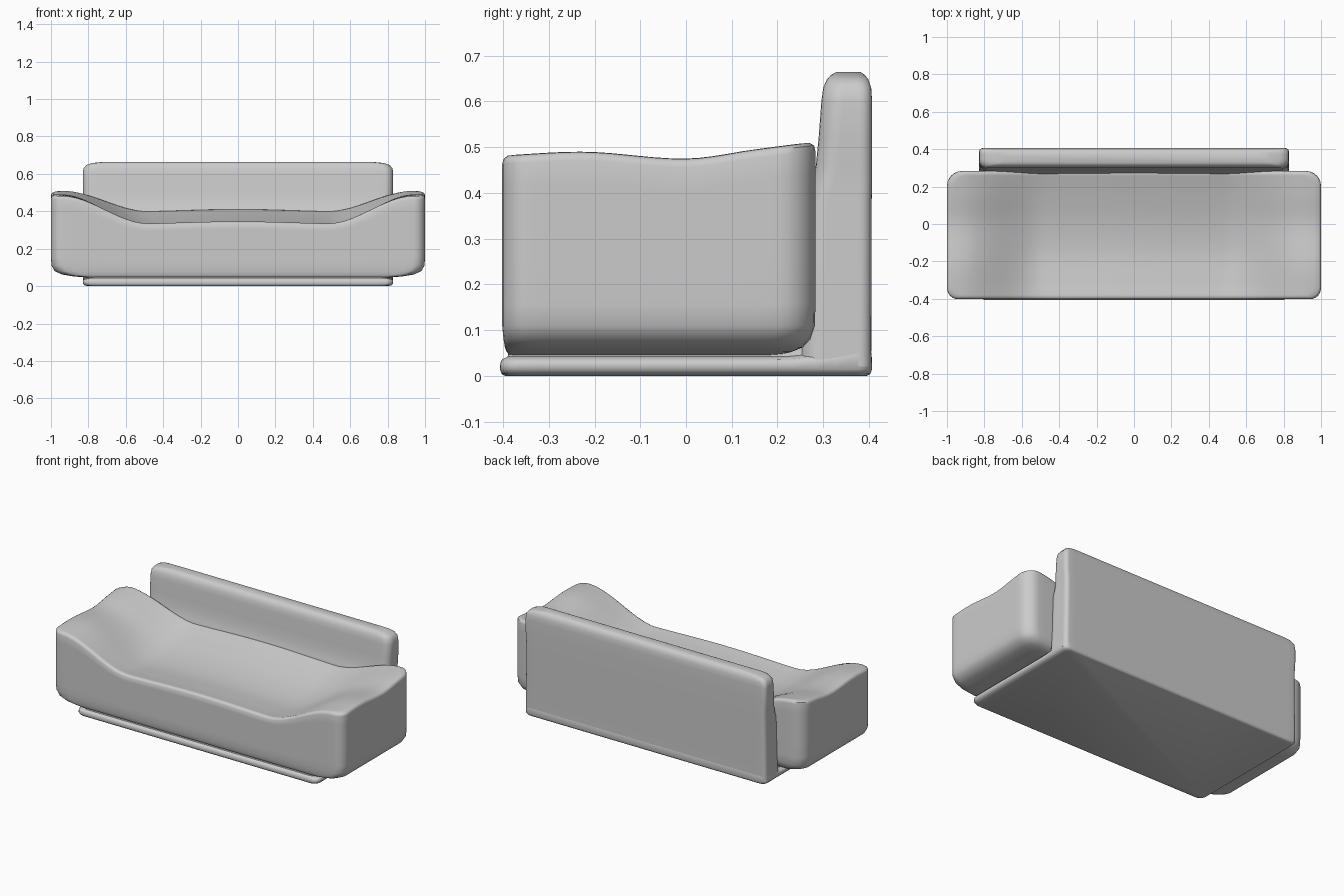
import bpy, bmesh, math

if "Cube" in bpy.data.objects:
    bpy.data.objects.remove(bpy.data.objects["Cube"])


def curve(pts, t):
    """Smooth interpolation through a few (t, value) points."""
    t = min(max(t, pts[0][0]), pts[-1][0])
    n = len(pts) - 1
    i = max(k for k in range(n) if pts[k][0] <= t)

    def slope(k):
        a, b = pts[max(k - 1, 0)], pts[min(k + 1, n)]
        return (b[1] - a[1]) / (b[0] - a[0])
    (t0, v0), (t1, v1) = pts[i], pts[i + 1]
    d = t1 - t0
    u = (t - t0) / d
    return ((2*u**3 - 3*u**2 + 1) * v0 + (u**3 - 2*u**2 + u) * d * slope(i)
            + (3*u**2 - 2*u**3) * v1 + (u**3 - u**2) * d * slope(i + 1))


def outline(hx, y0, y1, rf, rb, nx=40, ny=16, nc=6):
    """Rounded rectangle, counter-clockwise, with separate front and back radii."""
    corners = [(-hx + rf, y0 + rf, rf, 180), (hx - rf, y0 + rf, rf, 270),
               (hx - rb, y1 - rb, rb, 0), (-hx + rb, y1 - rb, rb, 90)]
    arcs = []
    for cx, cy, r, a in corners:
        angles = [math.radians(a + 90 * k / nc) for k in range(nc + 1)]
        arcs.append([(cx + r * math.cos(q), cy + r * math.sin(q)) for q in angles])
    pts = []
    for k in range(4):
        pts += arcs[k]
        p, q = arcs[k][-1], arcs[(k + 1) % 4][0]
        n = (nx, ny)[k % 2]
        pts += [(p[0] + (q[0] - p[0]) * j / n, p[1] + (q[1] - p[1]) * j / n)
                for j in range(1, n)]
    return pts


def loft(name, rings):
    """Skin a stack of equal-length rings and close both ends."""
    bm = bmesh.new()
    vs = [[bm.verts.new(p) for p in ring] for ring in rings]
    n = len(vs[0])
    for a, b in zip(vs, vs[1:]):
        for i in range(n):
            j = (i + 1) % n
            bm.faces.new((a[i], a[j], b[j], b[i]))
    bm.faces.new(vs[0][::-1])
    bm.faces.new(vs[-1])
    me = bpy.data.meshes.new(name)
    bm.to_mesh(me)
    bm.free()
    ob = bpy.data.objects.new(name, me)
    bpy.context.collection.objects.link(ob)
    bpy.ops.object.select_all(action='DESELECT')
    ob.select_set(True)
    bpy.context.view_layer.objects.active = ob
    bpy.ops.object.shade_smooth_by_angle(angle=math.radians(50))
    return ob


def flat(z, *args):
    return [(x, y, z) for x, y in outline(*args)]


# Height of the upholstery: dished seat blending up into the arms
SEAT = [(-.4, .348), (-.3, .335), (-.15, .325), (0, .34), (.15, .375), (.3, .42)]
ARM = [(-.4, .482), (-.22, .49), (0, .475), (.15, .495), (.28, .512)]


def height(x, y):
    t = min(max((abs(x) - .48) / .46, 0), 1)
    t = t * t * (3 - 2 * t)
    seat = curve(SEAT, y) - .012 * math.sin(min(abs(x) / .6, 1) * math.pi / 2) ** 2
    return seat * (1 - t) + curve(ARM, y) * t


# Seat and arms: one soft body
Y0, Y1 = -.402, .283
rings = [flat(.045, .80, -.385, .20, .05, .05),
         flat(.052, .88, -.392, .23, .06, .06),
         flat(.062, .94, -.396, .255, .06, .08),
         flat(.080, .98, -.399, .272, .06, .08),
         flat(.110, .997, Y0, .282, .06, .08)]
wall = outline(1, Y0, Y1, .06, .08)
for f in (.12, .35, .6, .82, .95):
    rings.append([(x, y, .11 + (height(x, y) - .11) * f) for x, y in wall])
for inset, drop in ((.003, .008), (.012, .001)):
    rings.append([(x, y, height(x, y) - drop) for x, y in
                  outline(1 - inset, Y0 + inset, Y1 - inset, .055, .075)])
cy = (Y0 + Y1) / 2
edge = outline(.988, Y0 + .012, Y1 - .012, .055, .075)
for k in range(1, 36):
    s = 1 - k / 36
    ring = [(x * s, cy + (y - cy) * s) for x, y in edge]
    rings.append([(x, y, height(x, y)) for x, y in ring])
loft("seat_and_arms", rings)

# Backrest: thin slab that flares forward where it meets the seat
BACK = [(.02, .83, .25, .405), (.38, .825, .262, .406), (.42, .825, .275, .407),
        (.46, .826, .284, .407), (.52, .83, .290, .407), (.60, .83, .296, .407),
        (.63, .826, .300, .405), (.648, .81, .308, .399),
        (.658, .78, .317, .391), (.664, .72, .328, .382)]
loft("backrest", [flat(z, hx, a, b, min(.045, (b - a) * .45), .025)
                  for z, hx, a, b in BACK])

# Base plinth with a rounded lip that lifts toward the back
BASE = [(0, .80, .395), (.004, .82, .403), (.015, .83, .407), (.028, .83, .406),
        (.036, .825, .402), (.042, .80, .390), (.10, .79, .38)]
rings = []
for z, hx, hy in BASE:
    ring = outline(hx, -hy, hy, .04, .03)
    rings.append([(x, y, z * (1 + .7 * min(max((y - .2) / .17, 0), 1) ** 2
                              if z > .02 else 1)) for x, y in ring])
loft("base_plinth", rings)
